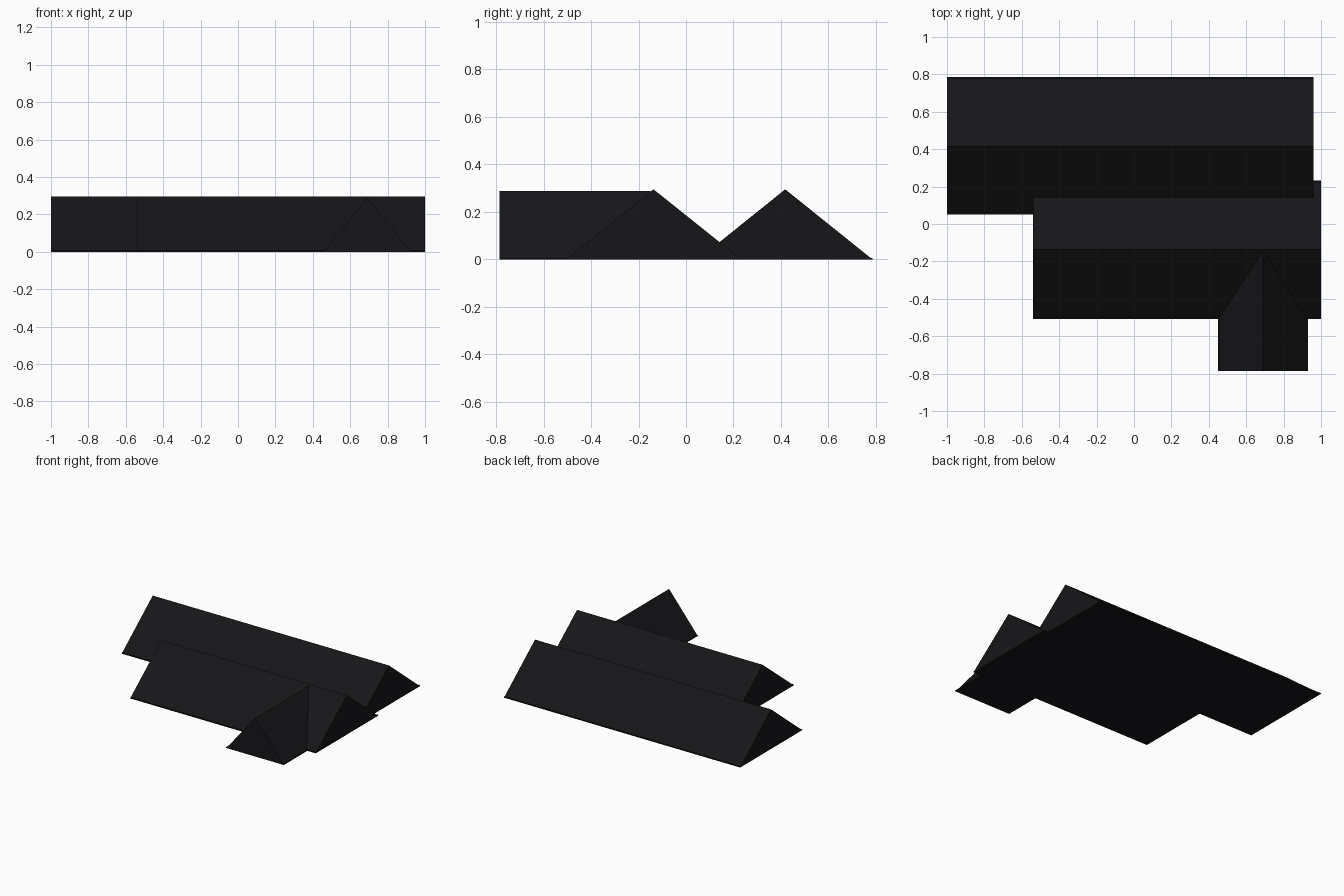
import bpy
import bmesh
from mathutils import Matrix

if "Cube" in bpy.data.objects:
    bpy.data.objects.remove(bpy.data.objects["Cube"])

# Dark roofing material
roofing = bpy.data.materials.new("dark_roofing")
roofing.diffuse_color = (0.008, 0.008, 0.01, 1)
roofing.use_nodes = True
roofing.node_tree.nodes["Principled BSDF"].inputs["Base Color"].default_value = roofing.diffuse_color


def gable(name, half, height, length, angle, location):
    """Solid gable with a thin eave lip; ridge runs along local x."""
    lip, rim = 0.006, 0.008
    profile = [(-half, 0), (half, 0), (half, lip), (half - rim, lip),
               (0, height), (-half + rim, lip), (-half, lip)]
    bm = bmesh.new()
    face = bm.faces.new([bm.verts.new((0, y, z)) for y, z in profile])
    ext = bmesh.ops.extrude_face_region(bm, geom=[face], use_keep_orig=True)
    moved = [v for v in ext["geom"] if isinstance(v, bmesh.types.BMVert)]
    bmesh.ops.translate(bm, verts=moved, vec=(length, 0, 0))
    bmesh.ops.recalc_face_normals(bm, faces=bm.faces)
    bm.transform(Matrix.Translation(location) @ Matrix.Rotation(angle, 4, 'Z'))
    mesh = bpy.data.meshes.new(name)
    bm.to_mesh(mesh)
    bm.free()
    mesh.materials.append(roofing)
    obj = bpy.data.objects.new(name, mesh)
    bpy.context.collection.objects.link(obj)
    return obj


# Two parallel long roofs and a small cross gable on the front
roof = gable("gabled_roof", 0.368, 0.295, 1.96, 0, (-1, 0.418, 0))
front = gable("front_roof", 0.37, 0.295, 1.54, 0, (-0.54, -0.137, 0))
cross = gable("cross_gable", 0.24, 0.288, 0.635, 1.5707963, (0.69, -0.785, 0))

# Merge into one clean shell with valleys
for part in (front, cross):
    mod = roof.modifiers.new("join_" + part.name, 'BOOLEAN')
    mod.operation = 'UNION'
    mod.solver = 'EXACT'
    mod.object = part
    part.hide_render = True
bpy.context.view_layer.update()
merged = bpy.data.meshes.new_from_object(
    roof.evaluated_get(bpy.context.evaluated_depsgraph_get()))
roof.modifiers.clear()
roof.data = merged
for part in (front, cross):
    bpy.data.objects.remove(part)
